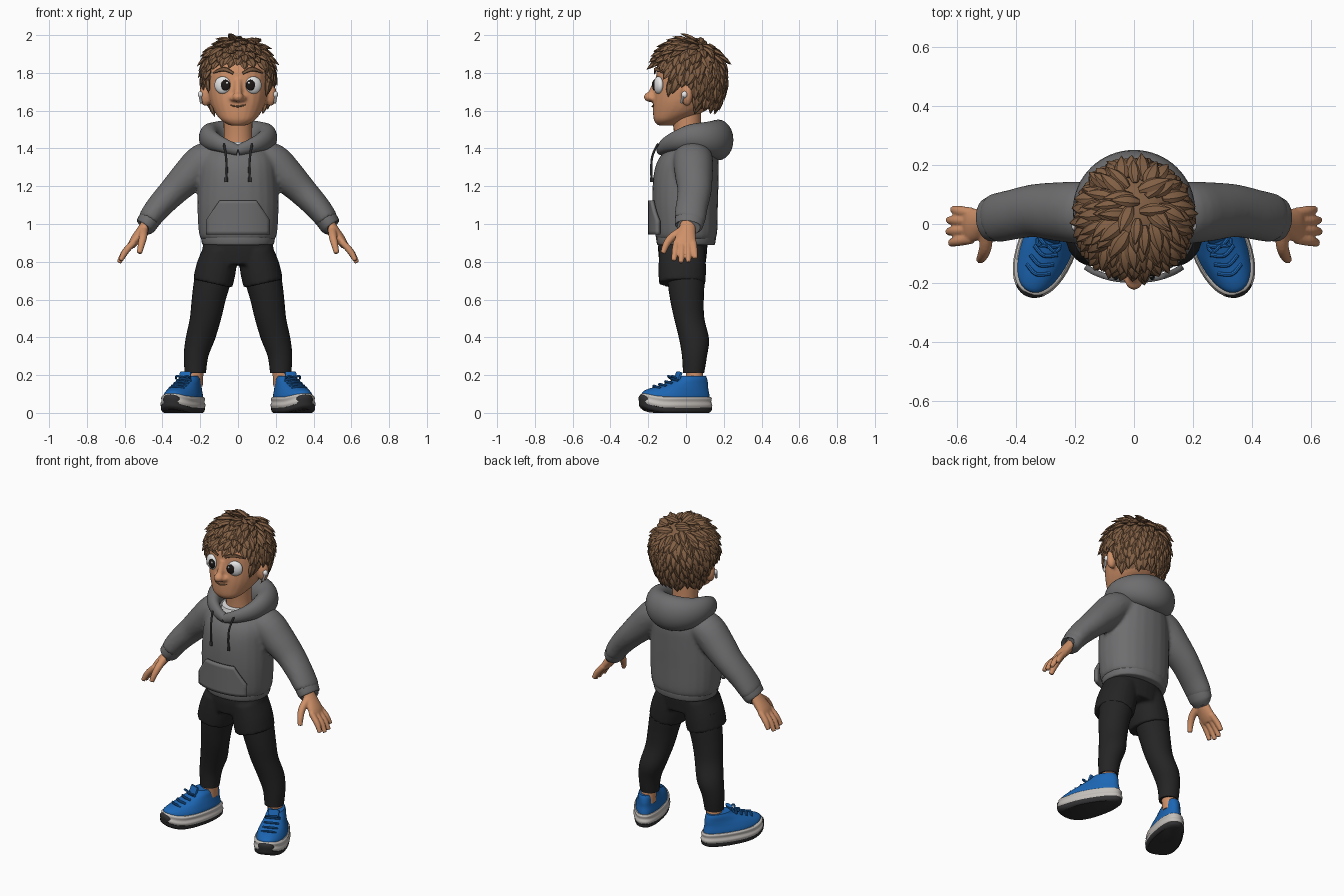
import bpy, bmesh, math, random
from mathutils import Vector, Matrix

random.seed(4)
cube = bpy.data.objects.get("Cube")
if cube:
    bpy.data.objects.remove(cube, do_unlink=True)


def material(name, r, g, b):
    m = bpy.data.materials.new(name)
    m.use_nodes = True
    m.diffuse_color = (r, g, b, 1)
    bsdf = next(n for n in m.node_tree.nodes if n.type == 'BSDF_PRINCIPLED')
    bsdf.inputs["Base Color"].default_value = (r, g, b, 1)
    bsdf.inputs["Roughness"].default_value = 0.8
    return m


SKIN = material("skin", .62, .28, .14)
HAIR = material("brown hair", .22, .115, .058)
GREY = material("grey fleece", .155, .155, .16)
CORD = material("dark grey cord", .07, .07, .075)
BLACK = material("black fabric", .018, .018, .019)
BLUE = material("blue mesh", .012, .135, .46)
FOAM = material("foam white", .56, .53, .5)
RUBBER = material("dark rubber", .03, .03, .032)
WHITE = material("white", .8, .8, .8)
PUPIL = material("dark eye", .012, .009, .008)
X, Y, Z = Vector((1, 0, 0)), Vector((0, 1, 0)), Vector((0, 0, 1))


def spline(rings, k):
    """Catmull-Rom interpolation of ring tuples."""
    out, last = [], len(rings) - 1
    for i in range(last):
        a, b, c, d = (rings[min(max(i + o, 0), last)] for o in (-1, 0, 1, 2))
        for j in range(k):
            t = j / k
            out.append([.5 * (2 * q + (r - p) * t + (2 * p - 5 * q + 4 * r - s) * t * t
                              + (3 * q - p - 3 * r + s) * t ** 3) for p, q, r, s in zip(a, b, c, d)])
    return out + [list(rings[-1])]


def loft(rings, ref=Y, flat=False, n=24, p=2.0, k=4, s=1):
    """Skin superellipse rings (x, y, z, side radius, ref radius)."""
    def build(bm):
        rs = spline(rings, k)
        cs = [Vector((s * r[0], r[1], r[2])) for r in rs]
        loops = []
        for i, r in enumerate(rs):
            t = Z if flat else (cs[min(i + 1, len(cs) - 1)] - cs[max(i - 1, 0)]).normalized()
            u = (ref - t * ref.dot(t)).normalized()
            w = u.cross(t)
            loop = []
            for j in range(n):
                a = math.tau * j / n
                c, d = (math.copysign(abs(f) ** (2 / p), f) for f in (math.cos(a), math.sin(a)))
                loop.append(bm.verts.new(cs[i] + w * c * max(r[3], .0005) + u * d * max(r[4], .0005)))
            loops.append(loop)
        for a, b in zip(loops, loops[1:]):
            for j in range(n):
                bm.faces.new((a[j], a[(j + 1) % n], b[(j + 1) % n], b[j]))
        bm.faces.new(loops[0][::-1])
        bm.faces.new(loops[-1])
    return build


def tube(pts, r, ref=Z, s=1):
    return loft([(*q, r, r) for q in pts], ref, n=8, s=s)


def ball(c, r, turn=0, s=1):
    def build(bm):
        m = Matrix.Translation((s * c[0], c[1], c[2])) @ Matrix.Rotation(s * turn, 4, 'Z') @ Matrix.Diagonal((*r, 1))
        bmesh.ops.create_uvsphere(bm, u_segments=24, v_segments=14, radius=1, matrix=m)
    return build


def part(name, mat, shapes, voxel=0, side=1, place=None, bend=None, angle=40):
    bm = bmesh.new()
    for shape in shapes:
        shape(bm)
    for v in bm.verts:
        if bend:
            bend(v.co)
        if place:
            v.co = place @ v.co
        v.co.x *= side
    bmesh.ops.recalc_face_normals(bm, faces=bm.faces[:])
    me = bpy.data.meshes.new(name)
    bm.to_mesh(me)
    bm.free()
    me.materials.append(mat)
    ob = bpy.data.objects.new(name, me)
    bpy.context.collection.objects.link(ob)
    bpy.ops.object.select_all(action='DESELECT')
    ob.select_set(True)
    bpy.context.view_layer.objects.active = ob
    bpy.ops.object.shade_smooth_by_angle(angle=math.radians(angle))
    if voxel:
        m = ob.modifiers.new("Fuse", 'REMESH')
        m.mode, m.voxel_size, m.use_smooth_shade = 'VOXEL', voxel, True
        m = ob.modifiers.new("Soften", 'SMOOTH')
        m.factor, m.iterations = .5, 4
    return ob


def pair(name, *args, **kw):
    for side, word in ((1, "left_"), (-1, "right_")):
        part(word + name, *args, side=side, **kw)


# Head with nose and ears, neck
head = [loft([(0, -.105, 1.522, .045, .045), (0, -.09, 1.55, .09, .08), (0, -.035, 1.6, .128, .14),
              (0, -.005, 1.66, .152, .168), (0, .003, 1.74, .162, .165), (0, .01, 1.82, .16, .162),
              (0, .015, 1.89, .125, .13), (0, .015, 1.945, .06, .07)], flat=True, p=2.2),
        tube([(0, -.15, 1.76), (0, -.168, 1.72), (0, -.188, 1.68)], .02, Y),
        ball((0, -.192, 1.672), (.03, .032, .026))]
for s in (1, -1):
    head += [ball((.172, .005, 1.685), (.034, .03, .062), .5, s), ball((.026, -.175, 1.664), (.018, .02, .016), 0, s)]
part("head", SKIN, head, voxel=.008)
part("neck", SKIN, [loft([(0, .02, 1.36, .085, .08), (0, .01, 1.47, .075, .072), (0, 0, 1.6, .08, .08)], flat=True)])
part("mouth", HAIR, [tube([(-.042, -.166, 1.63), (0, -.178, 1.622), (.042, -.166, 1.632)], .0045)])

# Eyes, brows and earbuds
pair("eye", WHITE, [ball((.082, -.146, 1.735), (.045, .022, .046), .38)])
pair("pupil", PUPIL, [ball((.066, -.168, 1.735), (.025, .01, .029), .2)])
pair("eye_glint", WHITE, [ball((.058, -.177, 1.747), (.006, .003, .006))])
pair("eyebrow", HAIR, [loft([(.025, -.166, 1.798, .004, .007), (.075, -.158, 1.82, .008, .012),
                             (.132, -.118, 1.8, .004, .004)], Z, n=8)])
pair("earbud", WHITE, [ball((.198, -.008, 1.685), (.014, .016, .018)),
                       tube([(.202, -.014, 1.68), (.194, -.026, 1.64)], .007, Y)])

# Hair: scalp cap and overlapping leaf-shaped tufts flowing from the crown
CENTRE = Vector((0, .017, 1.78))


def on_scalp(d):
    r = Vector((.174, .178, .183 if d.z > 0 else .235))
    return CENTRE + Vector(a * b for a, b in zip(d, r)), Vector(a / b for a, b in zip(d, r)).normalized()


def hairline(y):
    return 1.85 if y < -.085 else 1.76 if y < -.035 else 1.77 if y < .045 else 1.61


def scalp(bm):
    bmesh.ops.create_icosphere(bm, subdivisions=5, radius=1)
    for v in bm.verts:
        v.co = on_scalp(v.co.normalized())[0]
    bald = [f for f in bm.faces if f.calc_center_median().z < hairline(f.calc_center_median().y)]
    bmesh.ops.delete(bm, geom=bald, context='FACES')


def tuft(base, normal, flow, length, width, lift):
    rings = []
    for t, w in ((0, .45), (.3, 1), (.65, .8), (1, 0)):
        run = length * t
        c = base + flow * run + normal * (.004 + lift * t - 2.1 * run * run)
        rings.append((*c, width * w, .013 * w))
    return loft(rings, normal, n=6, k=2)


part("scalp", HAIR, [scalp])
tufts, total, crown = [], 400, Vector((0, .075, 1.98))
for i in range(total):
    z = 1 - 2 * (i + .5) / total
    a = i * math.pi * (3 - math.sqrt(5))
    h = math.sqrt(1 - z * z)
    base, normal = on_scalp(Vector((h * math.cos(a), h * math.sin(a), z)))
    if base.z < hairline(base.y) + (.01 if base.y < .045 else .055):
        continue
    flow = base - crown + Vector((random.uniform(-.05, .05), random.uniform(-.05, .05), 0))
    flow = (flow - normal * flow.dot(normal)).normalized()
    front = base.y < -.07
    lift = random.uniform(.02, .035) + (.015 if front or z > .6 else 0)
    length = random.uniform(.065, .08) if front else random.uniform(.085, .11)
    tufts.append(tuft(base, normal, flow, length, random.uniform(.02, .028), lift))
for s in (1, -1):
    for y in (-.075, -.05):
        tufts.append(tuft(Vector((s * .152, y, 1.82)), X * s, -Z, .11, .02, .018))
part("hair_tufts", HAIR, tufts, angle=35)

# Hooded top: body fused with sleeves, ribbed hem and cuffs
top = [loft([(0, 0, .915, .188, .15), (0, 0, .95, .207, .165), (0, -.004, 1.1, .215, .173), (0, 0, 1.25, .207, .173),
             (0, .012, 1.34, .195, .16), (0, .03, 1.4, .16, .125), (0, .04, 1.44, .09, .08)], flat=True, p=2.2)]
for s in (1, -1):
    top.append(loft([(.1, .035, 1.36, .075, .1), (.18, .038, 1.335, .095, .105), (.26, .042, 1.255, .092, .1),
                     (.34, .045, 1.175, .078, .09), (.42, .03, 1.09, .068, .085), (.47, .02, 1.025, .06, .083),
                     (.477, .018, 1.015, .05, .07)], s=s))
part("hoodie_body", GREY, top, voxel=.011)
part("hoodie_hem", GREY, [loft([(0, 0, .888, .178, .143), (0, 0, .895, .19, .154), (0, 0, .935, .195, .158),
                                (0, 0, .945, .18, .145)], flat=True, p=2.2)])
pair("cuff", GREY, [loft([(.458, .022, 1.035, .05, .068), (.464, .021, 1.03, .058, .078),
                          (.49, .015, .99, .055, .074), (.494, .014, .985, .045, .062)])])

# Lowered hood as a roll that swells towards the back
roll = []
for i in range(25):
    a = math.tau * i / 24
    b = (1 - math.cos(a)) / 2
    rise = min(1, 1.35 * abs(math.sin(a / 2)))
    roll.append((.152 * math.sin(a), .02 - .15 * math.cos(a), 1.39 + .075 * rise - .02 * b * b,
                 .026 + .055 * b, .028 + .03 * rise + .05 * b * b))
part("hood", GREY, [loft(roll, Z, k=3)], angle=70)
part("undershirt", WHITE, [loft([(0, -.01, 1.36, .1, .1), (0, -.008, 1.435, .088, .087)], flat=True)])
pair("drawstring", CORD, [tube([(.075, -.148, 1.425), (.064, -.178, 1.36), (.06, -.184, 1.29), (.062, -.182, 1.235)], .006, Y),
                          tube([(.062, -.182, 1.245), (.062, -.182, 1.222)], .009, Y)])


# Front pouch pocket following the belly
def pouch(bm):
    rows = []
    for i in range(11):
        z = .945 + .018 * i
        half = .165 - .07 * max(0, (z - 1.02) / .105)
        row = []
        for j in range(17):
            x = half * (j / 8 - 1)
            row.append(bm.verts.new((x, -.004 - .186 * (1 - (abs(x) / .235) ** 2.2) ** .4545, z)))
        rows.append(row)
    for a, b in zip(rows, rows[1:]):
        for j in range(16):
            bm.faces.new((a[j], a[j + 1], b[j + 1], b[j]))


pocket = part("pouch_pocket", GREY, [pouch])
m = pocket.modifiers.new("Thickness", 'SOLIDIFY')
m.thickness, m.offset = .02, 0

# Hands with four fingers and a thumb
hand = [loft([(.475, .012, 1.01, .03, .04), (.51, .005, .96, .03, .046), (.548, -.004, .91, .026, .058),
              (.568, -.005, .88, .018, .052)])]
for y, reach in ((.038, .8), (.01, .98), (-.02, 1), (-.05, .9)):
    hand.append(loft([(.55, y, .905, .018, .018), (.55 + .05 * reach, y * 1.15, .905 - .055 * reach, .018, .018),
                      (.55 + .08 * reach, y * 1.3, .905 - .11 * reach, .013, .013)], n=12))
hand.append(loft([(.5, -.02, .965, .024, .024), (.503, -.075, .93, .022, .022), (.512, -.105, .89, .019, .019),
                  (.522, -.122, .845, .014, .014)], X, n=12))
pair("hand", SKIN, hand, voxel=.0055)

# Shorts, leggings and ankles
shorts = [loft([(0, -.015, .92, .175, .13), (0, -.018, .86, .19, .13), (0, -.018, .785, .17, .122)], flat=True, p=2.2)]
for s in (1, -1):
    shorts.append(loft([(.095, -.02, .86, .09, .122), (.115, -.02, .77, .106, .126), (.134, -.02, .685, .106, .124)], s=s, p=2.2))
part("shorts", BLACK, shorts, voxel=.01)
pair("legging", BLACK, [loft([(.125, -.005, .8, .09, .1), (.135, 0, .7, .098, .098), (.155, .005, .6, .09, .089),
                              (.172, .017, .5, .083, .08), (.2, .043, .39, .078, .079), (.222, .045, .3, .065, .066),
                              (.226, .04, .21, .056, .056)], flat=True)])
pair("ankle", SKIN, [loft([(.226, .042, .25, .045, .045), (.232, .05, .14, .045, .045)], flat=True)])


# Running shoes, turned outwards with a raised toe
def toe_spring(co):
    co.x *= 1 - .22 * max(0, min(1, (co.y + .02) / .18))
    co.z += 1.8 * max(0, -co.y - .08) ** 2


shoe = dict(place=Matrix.Translation((.285, -.055, 0)) @ Matrix.Rotation(math.radians(22), 4, 'Z'), bend=toe_spring)
pair("outsole", RUBBER, [loft([(0, 0, 0, .085, .185), (0, 0, .01, .094, .2), (0, 0, .028, .096, .204)],
                              flat=True, n=40, p=2.4)], **shoe)
pair("midsole", FOAM, [loft([(0, .002, .022, .094, .196), (0, .002, .04, .1, .203), (0, .002, .058, .094, .197),
                             (0, .004, .075, .097, .198), (0, .006, .084, .09, .19)], flat=True, n=40, p=2.4)], **shoe)
pair("shoe_upper", BLUE, [loft([(0, .002, .07, .088, .19), (0, .004, .095, .086, .186), (0, .022, .125, .076, .162),
                                (0, .058, .152, .066, .125), (0, .088, .178, .06, .09), (0, .095, .195, .052, .076)],
                               flat=True, n=40, p=2.2),
                          loft([(0, .0, .16, .035, .012), (0, .022, .215, .034, .01)], n=16, p=3)], **shoe)
laces = [tube([(-.042, y + .014, z - .004), (0, y - .006, z + .006), (.042, y + .014, z - .004)], .007)
         for y, z in ((-.118, .133), (-.085, .146), (-.05, .16), (-.016, .175))]
laces += [tube([(0, -.02, .188), (s * .03, -.03, .195), (s * .042, -.012, .182)], .006) for s in (1, -1)]
pair("laces", BLUE, laces, **shoe)
pair("toe_guard", RUBBER, [loft([(0, -.168, .02, .05, .034), (0, -.17, .055, .05, .036), (0, -.165, .075, .04, .03)],
                                flat=True)], **shoe)
